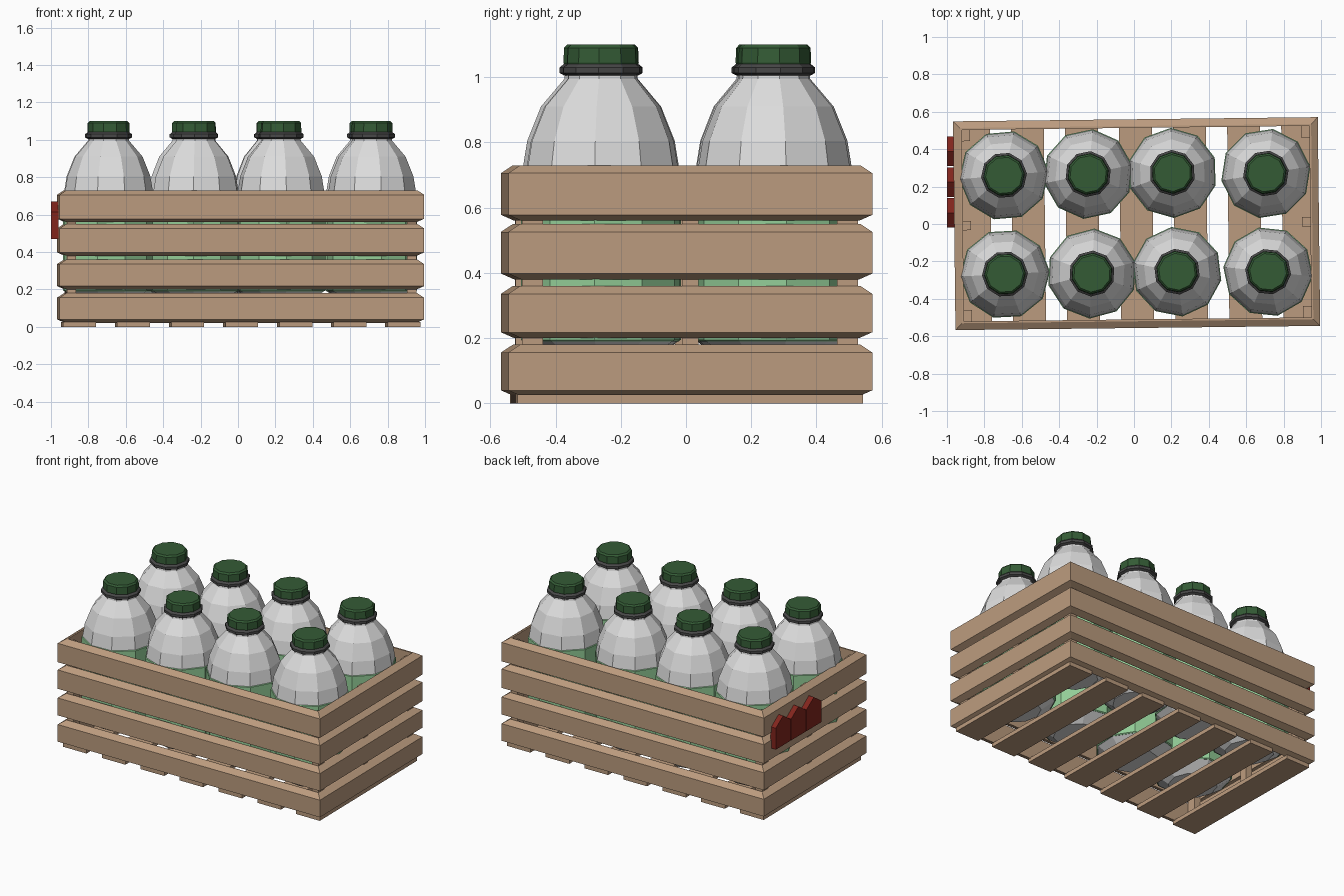
import bpy, math
from mathutils import Matrix

if "Cube" in bpy.data.objects:
    bpy.data.objects.remove(bpy.data.objects["Cube"])


def material(name, rgb):
    m = bpy.data.materials.new(name)
    m.diffuse_color = (*rgb, 1)
    m.use_nodes = True
    m.node_tree.nodes["Principled BSDF"].inputs["Base Color"].default_value = m.diffuse_color
    return m


WOOD = material("tan wood", (0.50, 0.33, 0.21))
WHITE = material("bottle white", (0.72, 0.72, 0.72))
LABEL = material("label green", (0.29, 0.61, 0.31))
CAP = material("cap green", (0.034, 0.105, 0.036))
GREY = material("dark grey", (0.065, 0.065, 0.065))
RED = material("sign red", (0.22, 0.018, 0.012))

CRATE = Matrix.Translation((0.014, 0.002, 0)) @ Matrix.Rotation(0.0115, 4, 'Z')
HX, HY = 0.975, 0.558  # half size of the crate


def make(name, verts, faces, mat, matrix=Matrix()):
    me = bpy.data.meshes.new(name)
    me.from_pydata(verts, [], faces)
    me.materials.append(mat)
    me.transform(matrix)
    ob = bpy.data.objects.new(name, me)
    bpy.context.collection.objects.link(ob)
    return ob


def box(name, lo, hi, mat, matrix=Matrix()):
    v = [(x, y, z) for z in (lo[2], hi[2])
         for x, y in ((lo[0], lo[1]), (hi[0], lo[1]), (hi[0], hi[1]), (lo[0], hi[1]))]
    f = [(3, 2, 1, 0), (4, 5, 6, 7)] + [(i, (i + 1) % 4, (i + 1) % 4 + 4, i + 4) for i in range(4)]
    return make(name, v, f, mat, matrix)


def lathe(name, profile, n, mat, matrix):
    """Closed faceted solid from (radius, height) points, bottom to top."""
    v = [(r * math.cos(2 * math.pi * i / n), r * math.sin(2 * math.pi * i / n), z)
         for r, z in profile for i in range(n)]
    f = [(k * n + i, k * n + (i + 1) % n, (k + 1) * n + (i + 1) % n, (k + 1) * n + i)
         for k in range(len(profile) - 1) for i in range(n)]
    f += [tuple(range(n - 1, -1, -1)), tuple(range(len(v) - n, len(v)))]
    return make(name, v, f, mat, matrix)


# mitred, chamfered wall slats running round the crate
for k, (z0, z1) in enumerate(((0.022, 0.18), (0.20, 0.36), (0.38, 0.55), (0.56, 0.73))):
    section = ((0.04, z0), (0, z0 + 0.018), (0, z1 - 0.024), (0.036, z1), (0.046, z1), (0.046, z0))
    n = len(section)
    v = [(sx * (HX - d), sy * (HY - d), z)
         for sx, sy in ((-1, -1), (1, -1), (1, 1), (-1, 1)) for d, z in section]
    f = [(c * n + i, (c + 1) % 4 * n + i, (c + 1) % 4 * n + (i + 1) % n, c * n + (i + 1) % n)
         for c in range(4) for i in range(n)]
    make(f"wall_slats_{k + 1}", v, f, WOOD, CRATE)

# upright posts inside the corners and in the middle of each end
for sx in (-1, 1):
    for cy, hw in ((-0.483, 0.032), (0, 0.025), (0.483, 0.032)):
        xs = sorted((sx * (HX - 0.04), sx * (HX - 0.09)))
        box("post", (xs[0], cy - hw, 0.022), (xs[1], cy + hw, 0.70), WOOD, CRATE)

# floor boards
for i in range(7):
    x = (i - 3) * 0.289
    box("floor_board", (x - 0.088, -0.53, 0), (x + 0.088, 0.53, 0.027), WOOD, CRATE)

# red picket sign on the left end
for i in range(3):
    y0 = -0.02 + i * 0.1645
    y1 = y0 + 0.158
    shape = ((y0, 0.47), (y1, 0.47), (y1, 0.615), ((y0 + y1) / 2, 0.67), (y0, 0.615))
    v = [(x, y, z) for x in (-1.0, -0.96) for y, z in shape]
    f = [(4, 3, 2, 1, 0), (5, 6, 7, 8, 9)] + [(j, (j + 1) % 5, (j + 1) % 5 + 5, j + 5) for j in range(5)]
    make("sign_picket", v, f, RED)

# bottles: body, label, neck ring and cap
BODY = ((0.15, 0.13), (0.232, 0.19), (0.236, 0.72), (0.222, 0.805), (0.18, 0.91),
        (0.108, 0.995), (0.105, 1.02))
SPOTS = ((-0.695, 0.26, 5), (-0.245, 0.267, 12), (0.205, 0.273, 20), (0.705, 0.27, 9),
         (-0.69, -0.268, 3), (-0.225, -0.265, 15), (0.23, -0.255, 25), (0.717, -0.255, 30))
for x, y, a in SPOTS:
    m = Matrix.Translation((x, y, 0)) @ Matrix.Rotation(math.radians(a), 4, 'Z')
    lathe("bottle", BODY, 10, WHITE, m)
    lathe("label", ((0.234, 0.19), (0.241, 0.195), (0.241, 0.715), (0.234, 0.72)), 10, LABEL, m)
    lathe("neck_ring", ((0.108, 1.005), (0.123, 1.013), (0.123, 1.03), (0.108, 1.042)), 10, GREY, m)
    lathe("cap", ((0.108, 1.038), (0.111, 1.045), (0.109, 1.09), (0.099, 1.10)), 10, CAP, m)
